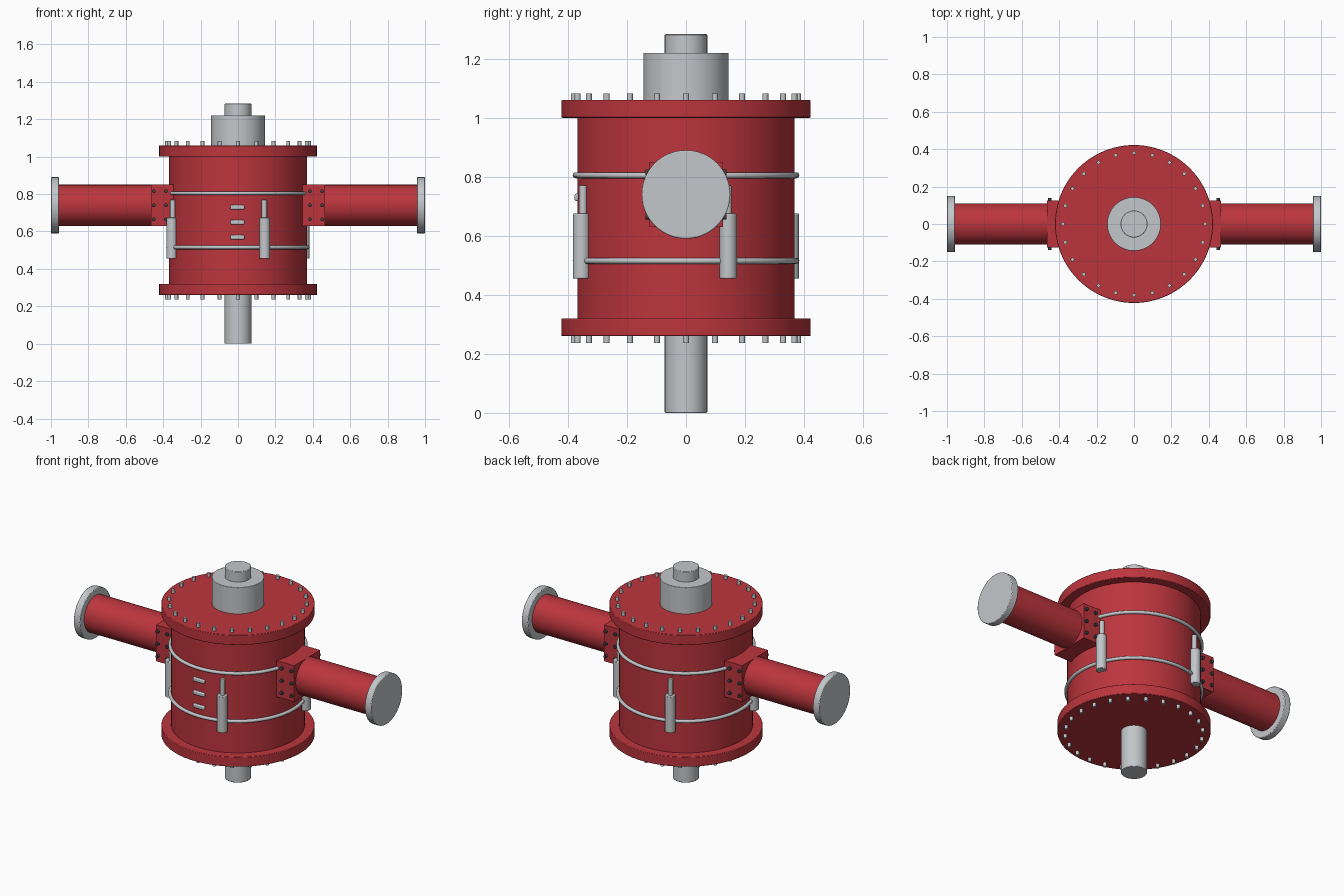
import bpy, math
from mathutils import Vector

if "Cube" in bpy.data.objects:
    bpy.data.objects.remove(bpy.data.objects["Cube"])


def material(name, rgb):
    m = bpy.data.materials.new(name)
    m.use_nodes = True
    m.diffuse_color = (*rgb, 1)
    m.node_tree.nodes["Principled BSDF"].inputs["Base Color"].default_value = (*rgb, 1)
    return m


red = material("red paint", (0.5, 0.036, 0.046))
steel = material("light steel", (0.55, 0.57, 0.59))
dark = material("dark bolt", (0.05, 0.05, 0.055))


def finish(name, mat, bevel=0):
    ob = bpy.context.object
    ob.name = name
    ob.data.materials.append(mat)
    if bevel:
        mod = ob.modifiers.new("edge", "BEVEL")
        mod.width = bevel
        mod.segments = 2
        mod.limit_method = "ANGLE"
    bpy.ops.object.shade_smooth_by_angle(angle=math.radians(35))
    return ob


def rod(name, mat, start, end, radius, sides=64, bevel=0):
    """Cylinder running between two points."""
    a, b = Vector(start), Vector(end)
    bpy.ops.mesh.primitive_cylinder_add(
        vertices=sides, radius=radius, depth=(b - a).length, location=(a + b) / 2,
        rotation=(b - a).to_track_quat("Z", "Y").to_euler())
    return finish(name, mat, bevel)


def box(name, mat, size, location, bevel=0):
    bpy.ops.mesh.primitive_cube_add(size=1, location=location)
    bpy.context.object.scale = size
    bpy.ops.object.transform_apply(location=False, rotation=False, scale=True)
    return finish(name, mat, bevel)


# Vessel and its end flanges
rod("vessel_body", red, (0, 0, 0.3), (0, 0, 1.02), 0.368, 96)
rod("lower_flange", red, (0, 0, 0.26), (0, 0, 0.32), 0.422, 96, 0.003)
rod("upper_flange", red, (0, 0, 1.0), (0, 0, 1.06), 0.422, 96, 0.003)

# Shaft and top hub
rod("lower_shaft", steel, (0, 0, 0), (0, 0, 0.27), 0.072, 48, 0.003)
rod("top_hub", steel, (0, 0, 1.05), (0, 0, 1.22), 0.144, 64, 0.002)
rod("top_shaft", steel, (0, 0, 1.2), (0, 0, 1.283), 0.072, 48, 0.003)

# Flange bolts
BOLTS = 24
for i in range(BOLTS):
    a = i * math.tau / BOLTS
    x, y = 0.38 * math.cos(a), 0.38 * math.sin(a)
    rod("upper_flange_bolt", steel, (x, y, 1.05), (x, y, 1.083), 0.01, 12)
    rod("lower_flange_bolt", steel, (x, y, 0.237), (x, y, 0.27), 0.01, 12)

# Hoops around the vessel
for z in (0.515, 0.805):
    bpy.ops.mesh.primitive_torus_add(
        major_radius=0.374, minor_radius=0.01, major_segments=96,
        minor_segments=12, location=(0, 0, z))
    finish("hoop", steel)

# Four upright actuators spaced by quarter turns
for i in range(4):
    a = math.radians(-68 + 90 * i)
    x, y = 0.382 * math.cos(a), 0.382 * math.sin(a)
    rod("actuator_barrel", steel, (x, y, 0.455), (x, y, 0.675), 0.029, 32, 0.003)
    x, y = x * 0.985, y * 0.985
    rod("actuator_rod", steel, (x, y, 0.66), (x, y, 0.77), 0.014, 24, 0.003)

# Side pipes with bolted saddle blocks
for side, s in (("left", 1), ("right", -1)):
    rod(side + "_pipe", red, (s * 0.3, 0, 0.74), (s * 0.97, 0, 0.74), 0.11)
    rod(side + "_pipe_flange", steel, (s * 0.957, 0, 0.74), (s, 0, 0.74), 0.15, 64, 0.004)
    box(side + "_saddle", red, (0.165, 0.25, 0.22), (s * 0.3825, 0, 0.74))
    for face in (-1, 1):
        for x in (0.385, 0.45):
            for z in (0.665, 0.74, 0.815):
                rod(side + "_saddle_bolt", dark, (s * x, face * 0.12, z),
                    (s * x, face * 0.138, z), 0.01, 12)

# Short rungs on the front
for z in (0.57, 0.65, 0.73):
    box("front_rung", steel, (0.075, 0.03, 0.025), (-0.003, -0.363, z), 0.006)
